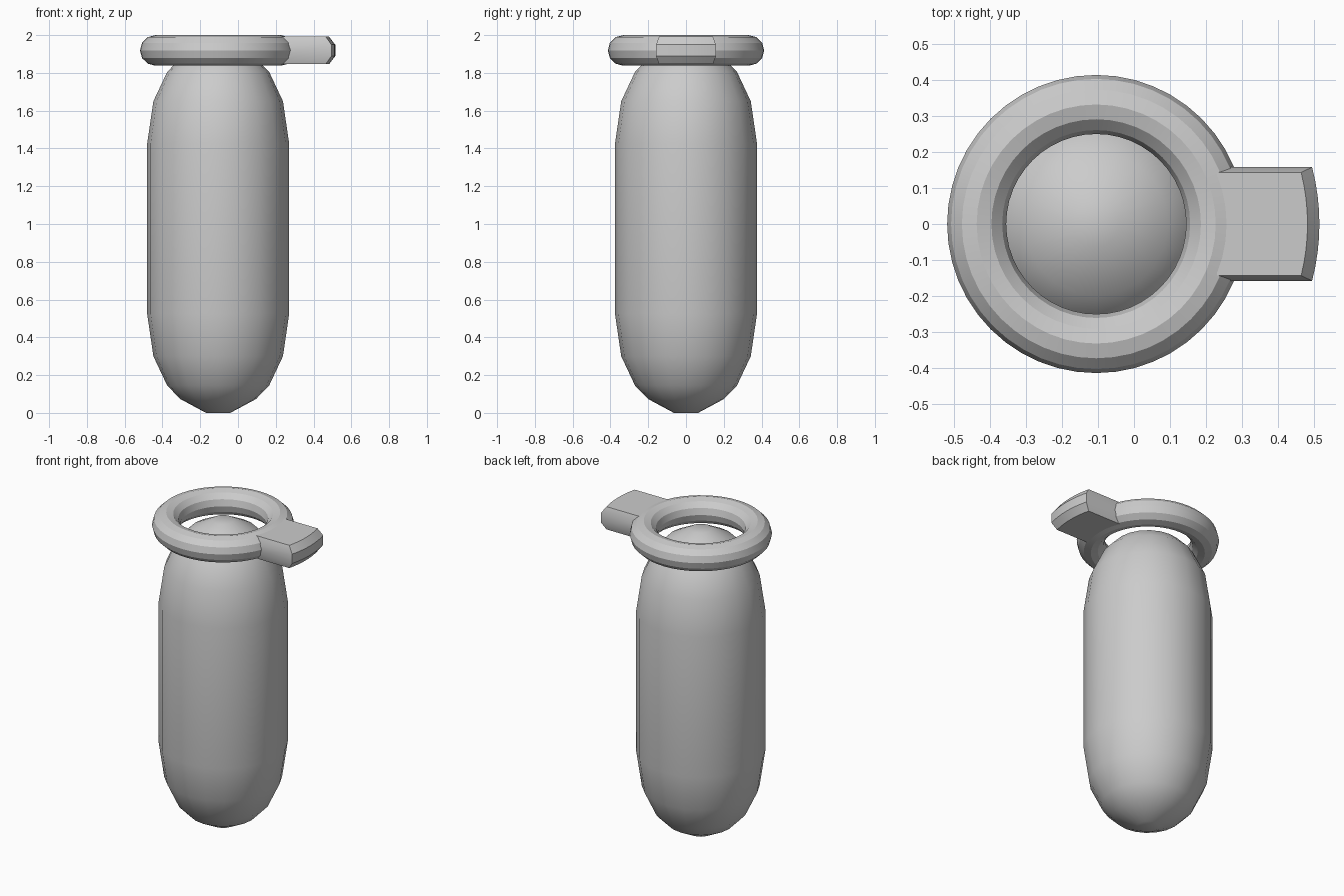
import bpy, bmesh, math

if "Cube" in bpy.data.objects:
    bpy.data.objects.remove(bpy.data.objects["Cube"])

CX = -0.105   # shared axis of body and ring
RING_Z = 1.919


def make_object(name, bm, angle):
    bmesh.ops.recalc_face_normals(bm, faces=bm.faces[:])
    me = bpy.data.meshes.new(name)
    bm.to_mesh(me)
    bm.free()
    ob = bpy.data.objects.new(name, me)
    bpy.context.collection.objects.link(ob)
    bpy.ops.object.select_all(action='DESELECT')
    ob.select_set(True)
    bpy.context.view_layer.objects.active = ob
    bpy.ops.object.shade_smooth_by_angle(angle=math.radians(angle))
    return ob


def revolve(profile, sides, closed):
    """Spin (radius, z) points about the shared vertical axis."""
    bm = bmesh.new()
    rings = []
    for r, z in profile:
        rings.append([bm.verts.new((CX + r * math.cos(2 * math.pi * i / sides),
                                    r * math.sin(2 * math.pi * i / sides), z))
                      for i in range(sides)])
    pairs = list(zip(rings, rings[1:]))
    if closed:
        pairs.append((rings[-1], rings[0]))
    else:
        bm.faces.new(rings[0])
        bm.faces.new(rings[-1])
    for a, b in pairs:
        for i in range(sides):
            j = (i + 1) % sides
            bm.faces.new((a[i], a[j], b[j], b[i]))
    return bm


# Capsule body: lower half profile mirrored for the upper half
half = [(0.064, 0.0), (0.2, 0.073), (0.27, 0.145), (0.343, 0.3), (0.376, 0.525)]
profile = half + [(r, 1.95 - z) for r, z in reversed(half)]
make_object("body", revolve(profile, 20, False), 50)

# Ring at the top
tube = [(0.332 + 0.082 * math.cos(k * math.pi / 6),
         RING_Z + 0.081 * math.sin(k * math.pi / 6)) for k in range(12)]
make_object("ring", revolve(tube, 48, True), 25)

# Side tab with bevelled edges and a curved end
bm = bmesh.new()
loops = []
for dz, end_r, half_w in ((-0.073, 0.587, 0.143), (-0.03, 0.62, 0.158),
                          (0.03, 0.62, 0.158), (0.073, 0.587, 0.143)):
    ys = [half_w * (k / 4 - 1) for k in range(9)]
    pts = [(CX + math.sqrt(end_r ** 2 - y * y), y) for y in ys]
    pts += [(0.23, half_w), (0.23, -half_w)]
    loops.append([bm.verts.new((x, y, RING_Z + dz)) for x, y in pts])
for a, b in zip(loops, loops[1:]):
    n = len(a)
    for i in range(n):
        bm.faces.new((a[i], a[(i + 1) % n], b[(i + 1) % n], b[i]))
bm.faces.new(loops[0])
bm.faces.new(loops[-1])
make_object("tab", bm, 25)
